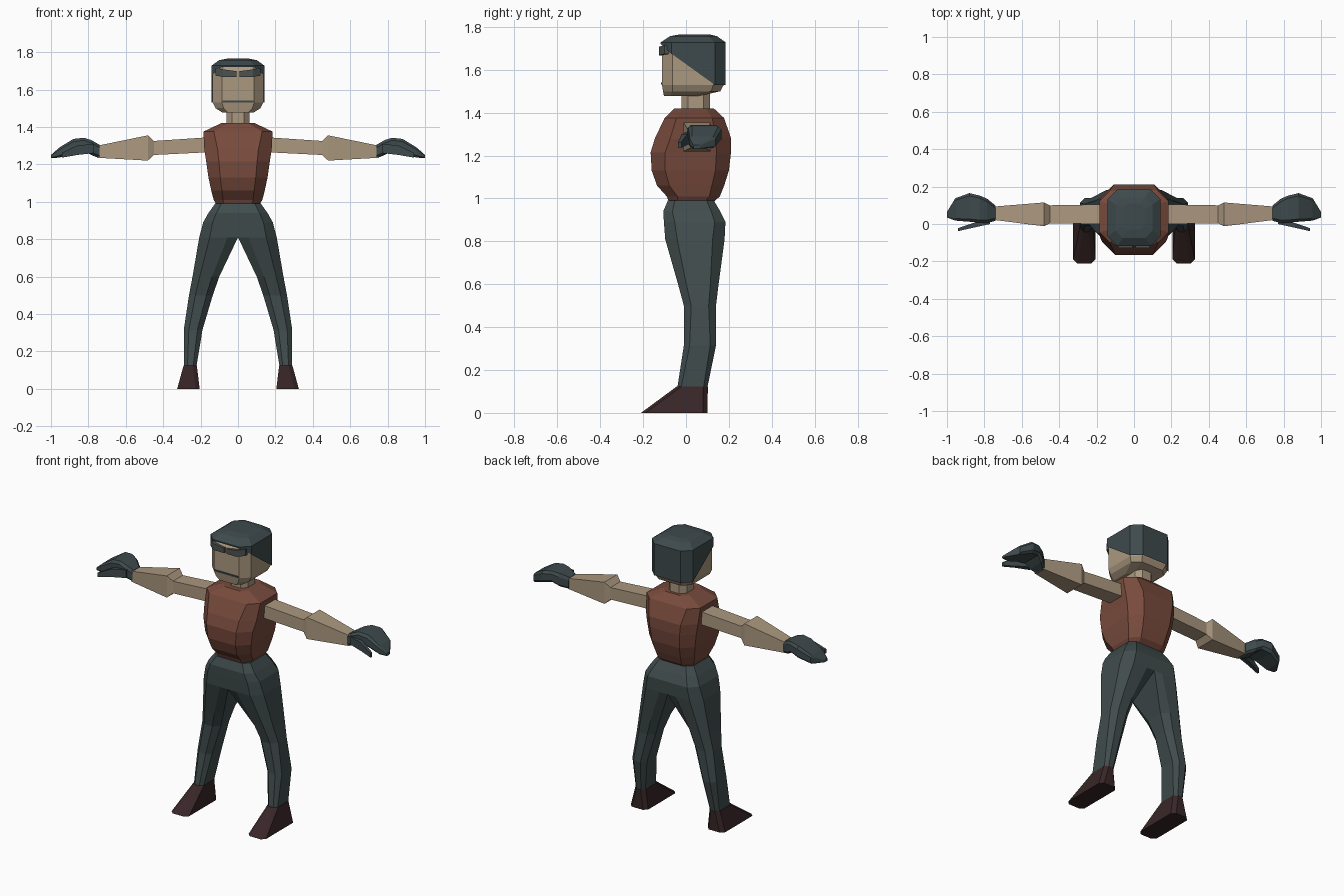
import bpy, bmesh


def material(name, rgb):
    m = bpy.data.materials.new(name)
    m.diffuse_color = (*rgb, 1)
    return m


SKIN = material("skin", (0.41, 0.315, 0.215))
SHIRT = material("rust_shirt", (0.19, 0.07, 0.046))
CLOTH = material("slate_trousers", (0.052, 0.072, 0.073))
DARK = material("slate_hair_and_gloves", (0.048, 0.068, 0.073))
BOOT = material("dark_brown_boots", (0.04, 0.019, 0.02))
BROW = material("grey_brows", (0.07, 0.085, 0.08))


def ring(axis, t, a0, a1, b0, b1, cut=0.0):
    """Rectangle with cut corners at position t on the axis."""
    if cut == 0:
        pts = [(a0, b0), (a1, b0), (a1, b1), (a0, b1)]
    else:
        c = cut * min(a1 - a0, b1 - b0)
        k = 0 if a0 == 0 else c          # keep corners square on the centre plane
        pts = [(a0 + c, b0), (a1 - c, b0), (a1, b0 + c), (a1, b1 - c),
               (a1 - c, b1), (a0 + c, b1), (a0, b1 - k), (a0, b0 + k)]
    return [(t, a, b) if axis == 'x' else (a, b, t) for a, b in pts]


def loft(name, rings, mat, mirror=False, caps=(True, True)):
    """Skin a list of matching rings, optionally mirrored in x."""
    bm = bmesh.new()
    vr = [[bm.verts.new(p) for p in r] for r in rings]
    n = len(vr[0])
    for lo, hi in zip(vr, vr[1:]):
        for i in range(n):
            j = (i + 1) % n
            bm.faces.new((lo[i], lo[j], hi[j], hi[i]))
    if caps[0]:
        bm.faces.new(vr[0][::-1])
    if caps[1]:
        bm.faces.new(vr[-1])
    bmesh.ops.recalc_face_normals(bm, faces=bm.faces[:])
    if mirror:
        # remove hidden faces lying on the mirror plane
        inner = [f for f in bm.faces if all(abs(v.co.x) < 1e-5 for v in f.verts)]
        bmesh.ops.delete(bm, geom=inner, context='FACES')
    me = bpy.data.meshes.new(name)
    bm.to_mesh(me)
    bm.free()
    me.materials.append(mat)
    ob = bpy.data.objects.new(name, me)
    bpy.context.collection.objects.link(ob)
    if mirror:
        ob.modifiers.new("mirror", 'MIRROR').use_axis = (True, False, False)
    return ob


# Torso: z, half width, front, back
loft("shirt", [ring('z', z, -w, w, f, b, 0.2) for z, w, f, b in [
    (0.985, 0.115, -0.08, 0.13), (1.01, 0.13, -0.09, 0.158),
    (1.06, 0.143, -0.135, 0.178), (1.13, 0.158, -0.16, 0.20),
    (1.215, 0.17, -0.165, 0.21), (1.28, 0.18, -0.145, 0.21),
    (1.375, 0.185, -0.10, 0.178), (1.42, 0.09, -0.055, 0.13)]], SHIRT)

# Neck
loft("neck", [ring('z', z, -0.062, 0.062, -0.022, 0.112, 0.25)
              for z in (1.38, 1.51)], SKIN)

# Head
loft("head", [ring('z', z, -w, w, f, b, 0.18) for z, w, f, b in [
    (1.478, 0.085, -0.103, 0.06), (1.50, 0.12, -0.107, 0.16),
    (1.53, 0.135, -0.112, 0.176), (1.70, 0.135, -0.112, 0.176),
    (1.735, 0.115, -0.09, 0.15)]], SKIN)

# Hair cap: lower rim slopes from the brow to the nape
rim = ring('z', 0, -0.141, 0.141, -0.118, 0.185, 0.18)
def rim_height(y):
    return 1.72 if y < -0.1 else 1.675 if y < 0 else 1.53
loft("hair", [[(x, y, rim_height(y)) for x, y, _ in rim],
              [(x, y, 1.728) for x, y, _ in rim],
              ring('z', 1.757, -0.10, 0.10, -0.075, 0.145, 0.2),
              ring('z', 1.765, -0.06, 0.06, -0.03, 0.11, 0.2)],
     DARK, caps=(False, True))

# Brows and mouth line
loft("brow", [ring('x', 0.008, -0.127, -0.10, 1.668, 1.698),
              ring('x', 0.08, -0.127, -0.10, 1.668, 1.708),
              ring('x', 0.12, -0.10, -0.07, 1.674, 1.715)], BROW, True)
loft("mouth", [ring('z', z, -0.082, 0.082, -0.117, -0.109)
               for z in (1.531, 1.541)], DARK)

# Arms: x, front, back, bottom, top
loft("arm", [ring('x', *r) for r in [
    (0.15, 0.0, 0.105, 1.265, 1.345), (0.45, 0.003, 0.10, 1.25, 1.325),
    (0.482, -0.012, 0.115, 1.22, 1.355), (0.75, 0.022, 0.093, 1.235, 1.30)]],
    SKIN, True)

# Gloved hands, arching down to the fingertips
loft("glove", [ring('x', *r, 0.2) for r in [
    (0.74, 0.017, 0.098, 1.232, 1.304), (0.785, 0.005, 0.135, 1.25, 1.33),
    (0.825, 0.008, 0.152, 1.275, 1.342), (0.88, 0.012, 0.165, 1.262, 1.336),
    (0.955, 0.018, 0.138, 1.236, 1.29), (1.0, 0.035, 0.065, 1.233, 1.25)]],
    DARK, True)
loft("thumb", [ring('x', *r) for r in [
    (0.77, 0.0, 0.04, 1.26, 1.31), (0.86, -0.02, 0.005, 1.25, 1.30),
    (0.94, -0.038, -0.022, 1.236, 1.262)]], DARK, True)

# Trousers: z, inner, outer, front, back
loft("trouser_leg", [ring('z', *r, 0.27) for r in [
    (0.99, 0.0, 0.122, -0.085, 0.13), (0.94, 0.0, 0.158, -0.106, 0.16),
    (0.89, 0.0, 0.186, -0.103, 0.184), (0.81, 0.0, 0.207, -0.097, 0.18),
    (0.60, 0.10, 0.243, -0.037, 0.152), (0.50, 0.135, 0.262, -0.01, 0.14),
    (0.315, 0.19, 0.29, -0.01, 0.14), (0.12, 0.222, 0.288, -0.04, 0.10)]],
    CLOTH, True)

# Boots
loft("boot", [ring('z', 0.0, 0.205, 0.325, -0.21, 0.10, 0.18),
              ring('z', 0.124, 0.22, 0.291, -0.042, 0.102, 0.3)], BOOT, True)
